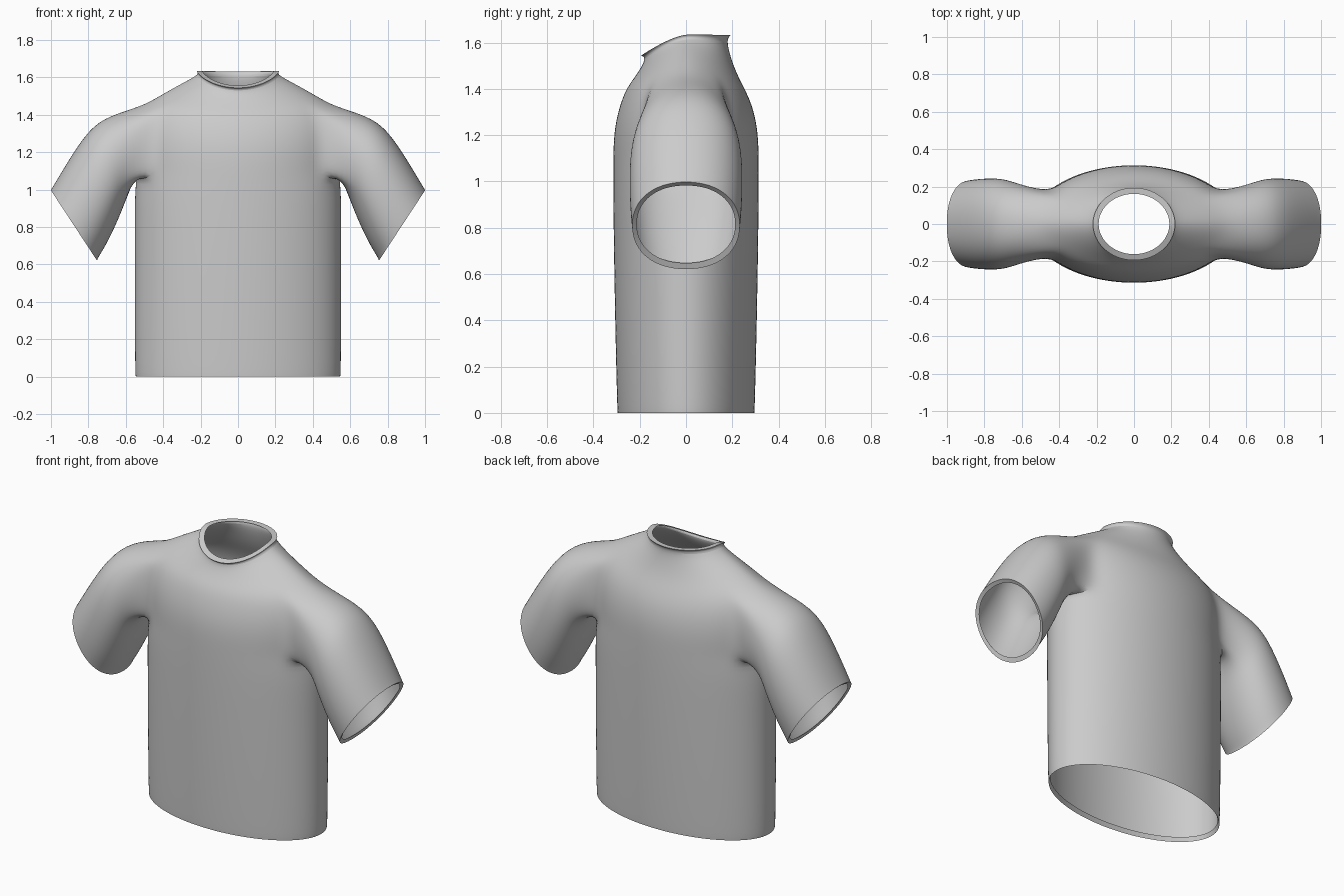
import bpy, bmesh
from math import sin, cos, pi

if "Cube" in bpy.data.objects:
    bpy.data.objects.remove(bpy.data.objects["Cube"])

N = 32        # columns around the torso
HALF = 3      # armhole half width in columns
M = 20        # points around each armhole / sleeve

bm = bmesh.new()
crease = bm.edges.layers.float.new("crease_edge")


def torso_ring(a, b, zf, zs, zb):
    """Ellipse whose height varies between front, sides and back."""
    ring = []
    for i in range(N):
        t = 2 * pi * i / N
        s = sin(t)
        z = zs + ((zf if s < 0 else zb) - zs) * abs(s) ** 1.4
        ring.append(bm.verts.new((a * cos(t), b * s, z)))
    return ring


def bridge(r0, r1, skip=()):
    n = len(r0)
    for i in range(n):
        if i not in skip:
            k = (i + 1) % n
            bm.faces.new((r0[i], r0[k], r1[k], r1[i]))


def sharpen(ring):
    for i, v in enumerate(ring):
        e = bm.edges.get((v, ring[(i + 1) % len(ring)]))
        if e:
            e[crease] = 1.0


# Torso: hem fold, body, armhole zone, yoke, collar (half width, half depth, z front/side/back)
profile = [
    (.540, .285, .025, .025, .025),
    (.550, .297, 0, 0, 0),
    (.553, .299, .03, .03, .03),
    (.555, .307, .35, .35, .35),
    (.555, .314, .75, .75, .75),
    (.556, .316, .97, .98, .97),
    (.540, .316, 1.07, 1.10, 1.07),
    (.545, .315, 1.16, 1.19, 1.16),
    (.545, .308, 1.24, 1.28, 1.24),
    (.535, .290, 1.32, 1.37, 1.32),
    (.500, .260, 1.40, 1.455, 1.39),
    (.400, .222, 1.45, 1.515, 1.46),
    (.290, .192, 1.495, 1.575, 1.54),
    (.207, .175, 1.535, 1.618, 1.615),
    (.221, .195, 1.543, 1.635, 1.632),
    (.190, .162, 1.556, 1.633, 1.630),
]
ARM0, ARM1 = 6, 10
rings = [torso_ring(*p) for p in profile]
hole = {(c + d) % N for c in (0, N // 2) for d in range(-HALF, HALF)}
for r in range(len(rings) - 1):
    bridge(rings[r], rings[r + 1], hole if ARM0 <= r < ARM1 else ())
for r in (0, 1, 14, 15):
    sharpen(rings[r])

# Sleeves: top x, z / bottom x, z / half depth, from the armhole to the folded cuff
sleeve = [
    (.615, 1.42, .590, .965, .212),
    (.750, 1.37, .630, .860, .243),
    (.840, 1.265, .672, .765, .248),
    (.925, 1.13, .713, .686, .245),
    (.990, 1.02, .747, .632, .238),
    (1.003, 1.0, .752, .618, .236),
    (.985, .985, .762, .645, .216),
]
for side, c in ((1, 0), (-1, N // 2)):
    lo, hi = rings[ARM0], rings[ARM1]
    rows = range(ARM0 + 1, ARM1)
    prev = [lo[(c + d) % N] for d in range(0, HALF + 1)]
    prev += [rings[r][(c + HALF) % N] for r in rows]
    prev += [hi[(c + d) % N] for d in range(HALF, -HALF - 1, -1)]
    prev += [rings[r][(c - HALF) % N] for r in reversed(rows)]
    prev += [lo[(c + d) % N] for d in range(-HALF, 0)]
    for k, (tx, tz, bx, bz, depth) in enumerate(sleeve):
        ring = []
        for j in range(M):
            t = 2 * pi * j / M
            u, w = cos(t), sin(t)
            u = (abs(u) ** .92) * (1 if u > 0 else -1)
            w = (abs(w) ** .92) * (1 if w > 0 else -1)
            x = (tx + bx) / 2 - u * (tx - bx) / 2
            z = (tz + bz) / 2 - u * (tz - bz) / 2
            ring.append(bm.verts.new((side * x, side * depth * w, z)))
        bridge(prev, ring)
        if k >= len(sleeve) - 2:
            sharpen(ring)
        prev = ring

# Drop the unused points inside the armholes
bmesh.ops.delete(bm, geom=[v for v in bm.verts if not v.link_faces], context='VERTS')
bmesh.ops.recalc_face_normals(bm, faces=bm.faces)
bm.faces.ensure_lookup_table()
f = min(bm.faces, key=lambda q: (q.calc_center_median() - rings[4][24].co).length)
if f.normal.y > 0:
    bmesh.ops.reverse_faces(bm, faces=bm.faces)

mesh = bpy.data.meshes.new("shirt")
bm.to_mesh(mesh)
bm.free()
shirt = bpy.data.objects.new("shirt", mesh)
bpy.context.collection.objects.link(shirt)
bpy.context.view_layer.objects.active = shirt
shirt.select_set(True)
bpy.ops.object.shade_smooth_by_angle(angle=1.2)

# Smooth cloth surface
sub = shirt.modifiers.new("smooth", 'SUBSURF')
sub.levels = sub.render_levels = 2
